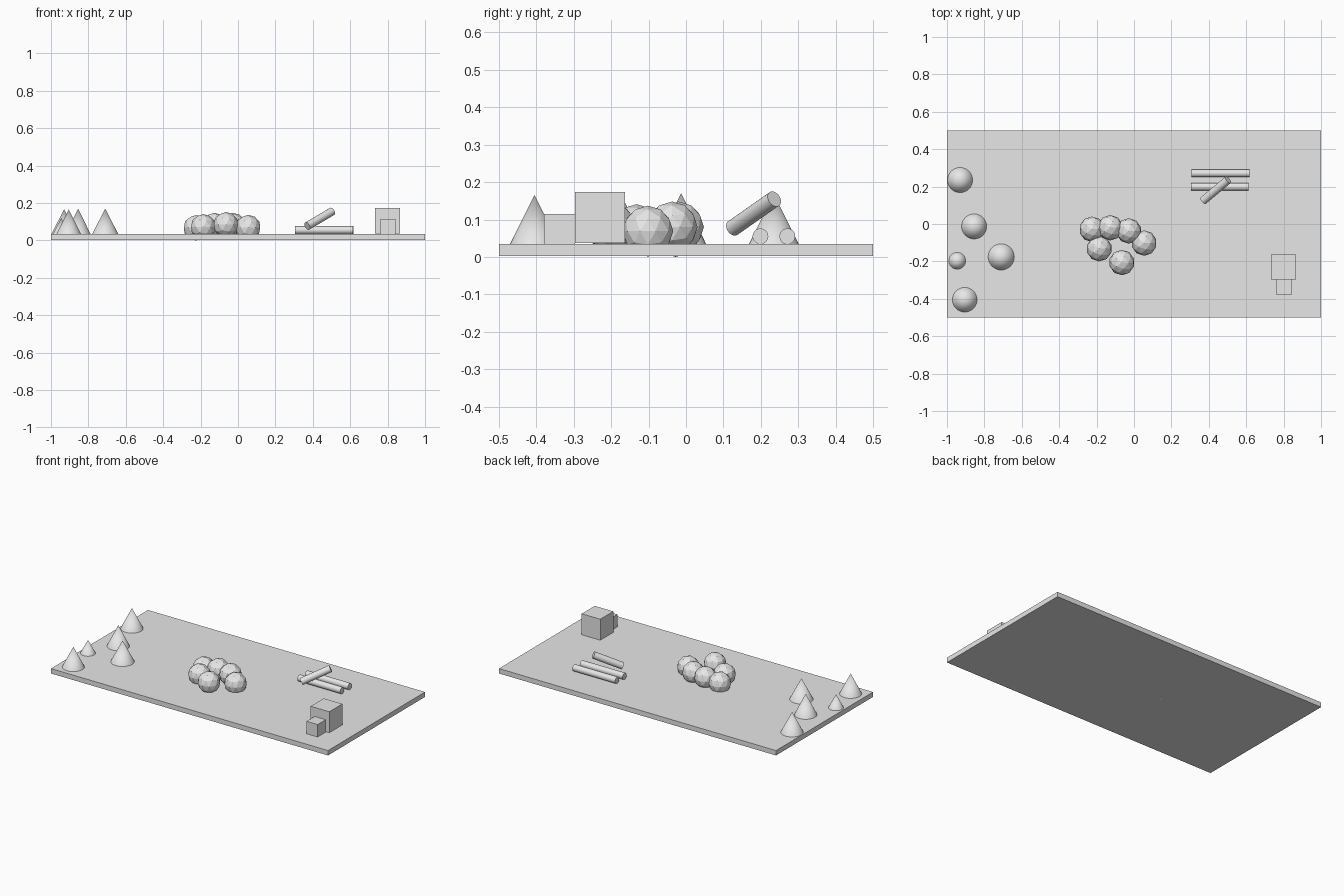
import bpy
from mathutils import Vector

cube = bpy.data.objects.get("Cube")
if cube:
    bpy.data.objects.remove(cube, do_unlink=True)

GROUND = 0.034

grey = bpy.data.materials.new("light_grey")
grey.use_nodes = True
grey.diffuse_color = (0.8, 0.8, 0.8, 1)
grey.node_tree.nodes["Principled BSDF"].inputs["Base Color"].default_value = (0.8, 0.8, 0.8, 1)


def finish(name, smooth=False):
    obj = bpy.context.object
    obj.name = name
    obj.data.materials.append(grey)
    if smooth:
        bpy.ops.object.shade_smooth_by_angle()
    return obj


def box(name, low, high):
    low, high = Vector(low), Vector(high)
    bpy.ops.mesh.primitive_cube_add(size=1, location=(low + high) / 2)
    bpy.context.object.scale = high - low
    bpy.ops.object.transform_apply(location=False, rotation=False, scale=True)
    return finish(name)


def log(name, start, end, radius):
    start, end = Vector(start), Vector(end)
    axis = end - start
    bpy.ops.mesh.primitive_cylinder_add(vertices=32, radius=radius, depth=axis.length,
                                        location=(start + end) / 2)
    bpy.context.object.rotation_euler = axis.to_track_quat("Z", "Y").to_euler()
    return finish(name, True)


# Ground slab
box("ground_slab", (-1, -0.5, 0.002), (1, 0.5, GROUND))

# Conical trees: x, y, radius, top
trees = [(-0.93, 0.235, 0.067, 0.167), (-0.855, -0.013, 0.067, 0.17),
         (-0.945, -0.197, 0.045, 0.12), (-0.71, -0.176, 0.07, 0.17),
         (-0.905, -0.405, 0.066, 0.165)]
for i, (x, y, radius, top) in enumerate(trees):
    bpy.ops.mesh.primitive_cone_add(vertices=32, radius1=radius, depth=top - GROUND,
                                    location=(x, y, (top + GROUND) / 2))
    finish(f"cone_tree_{i + 1}", True)

# Cluster of faceted boulders: x, y, centre height
boulders = [(-0.225, -0.028, 0.068), (-0.127, -0.02, 0.08), (-0.028, -0.037, 0.08),
            (0.054, -0.102, 0.069), (-0.186, -0.132, 0.073), (-0.065, -0.206, 0.084)]
for i, place in enumerate(boulders):
    bpy.ops.mesh.primitive_ico_sphere_add(subdivisions=2, radius=0.068, location=place)
    finish(f"boulder_{i + 1}")

# Log pile
log("back_log", (0.308, 0.271, 0.055), (0.617, 0.271, 0.055), 0.021)
log("front_log", (0.304, 0.199, 0.055), (0.613, 0.199, 0.055), 0.021)
log("leaning_log", (0.37, 0.125, 0.077), (0.503, 0.236, 0.155), 0.022)

# Hut and porch
box("hut", (0.733, -0.297, 0.037), (0.867, -0.163, 0.174))
box("porch", (0.761, -0.38, GROUND), (0.841, -0.297, 0.115))
